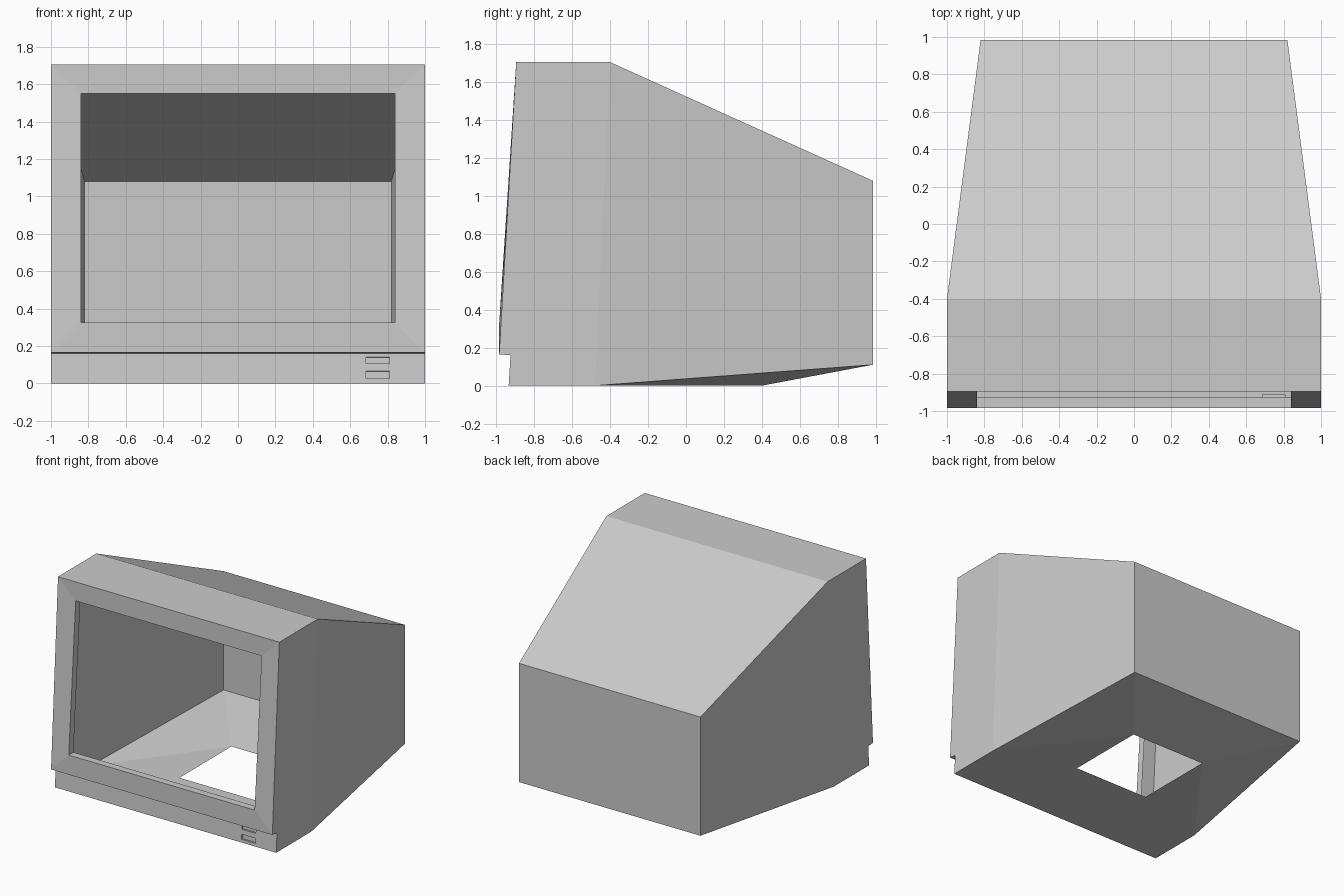
import bpy, bmesh

if "Cube" in bpy.data.objects:
    bpy.data.objects.remove(bpy.data.objects["Cube"])

FRONT, REAR, TOP = -0.985, 0.985, 1.705
BROW = -0.895            # y of the top front edge
STEP_Y, STEP_Z = -0.925, 0.16
CHIN_Y = -0.935          # y of the chin's bottom edge
HOLE_X, HOLE_F, HOLE_B = 0.34, -0.27, 0.40


def make(name, faces):
    """Object from a list of polygons, each a list of points."""
    bm = bmesh.new()
    for pts in faces:
        bm.faces.new([bm.verts.new(p) for p in pts])
    bmesh.ops.remove_doubles(bm, verts=bm.verts, dist=0.0005)
    me = bpy.data.meshes.new(name)
    bm.to_mesh(me)
    bm.free()
    ob = bpy.data.objects.new(name, me)
    bpy.context.collection.objects.link(ob)
    return ob


def bands(rings):
    """Quads joining each closed ring to the next."""
    return [[a[i], a[(i + 1) % len(a)], b[(i + 1) % len(a)], b[i]]
            for a, b in zip(rings, rings[1:]) for i in range(len(a))]


# Housing shell: right half, mirrored
side = [(FRONT, 0.165), (STEP_Y, STEP_Z), (CHIN_Y, 0), (-0.48, 0),
        (-0.40, TOP), (BROW, TOP)]
shoulder_low, shoulder_top = (1, -0.48, 0), (1, -0.40, TOP)
rear_low, rear_top = (0.82, REAR, 0.11), (0.82, REAR, 1.08)
hole_f, hole_b = (HOLE_X, HOLE_F, 0), (HOLE_X, HOLE_B, 0)
housing = make("housing", [
    # roof, sloped roof, back wall
    [(0, BROW, TOP), (1, BROW, TOP), shoulder_top, (0, -0.40, TOP)],
    [(0, -0.40, TOP), shoulder_top, rear_top, (0, REAR, 1.08)],
    [rear_low, (0, REAR, 0.11), (0, REAR, 1.08), rear_top],
    # side walls
    [(1, y, z) for y, z in side],
    [shoulder_low, rear_low, rear_top, shoulder_top],
    # floor around the stand hole
    [(0, CHIN_Y, 0), (0, HOLE_F, 0), hole_f, shoulder_low, (1, CHIN_Y, 0)],
    [hole_f, hole_b, shoulder_low],
    [hole_b, rear_low, shoulder_low],
    [(0, HOLE_B, 0), (0, REAR, 0.11), rear_low, hole_b],
    # underside of the front step
    [(0, FRONT, 0.165), (0, STEP_Y, STEP_Z), (1, STEP_Y, STEP_Z), (1, FRONT, 0.165)],
])
mirror = housing.modifiers.new("mirror", 'MIRROR')
mirror.use_clip = True


# Screen bezel with its inward lip
def frame(x, z0, z1, dy=0):
    return [(-x, FRONT + dy, z0), (x, FRONT + dy, z0),
            (x, BROW + dy, z1), (-x, BROW + dy, z1)]


make("screen_bezel", bands([frame(1, 0.165, TOP), frame(0.84, 0.325, 1.55),
                            frame(0.84, 0.325, 1.55, 0.06)]))

# Chin panel as a grid, with two recessed button slots
xs = [-1, 0.685, 0.81, 1]
zs = [0, 0.025, 0.065, 0.105, 0.14, STEP_Z]


def chin_pt(x, z):
    return (x, CHIN_Y + (STEP_Y - CHIN_Y) * z / STEP_Z, z)


chin = make("chin_panel", [
    [chin_pt(x0, z0), chin_pt(x1, z0), chin_pt(x1, z1), chin_pt(x0, z1)]
    for x0, x1 in zip(xs, xs[1:]) for z0, z1 in zip(zs, zs[1:])])
bm = bmesh.new()
bm.from_mesh(chin.data)
bm.normal_update()
slots = []
for f in bm.faces:
    c = f.calc_center_median()
    if xs[1] < c.x < xs[2] and (zs[1] < c.z < zs[2] or zs[3] < c.z < zs[4]):
        slots.append(f)
bmesh.ops.inset_individual(bm, faces=slots, thickness=0, depth=-0.016)
bm.to_mesh(chin.data)
bm.free()
